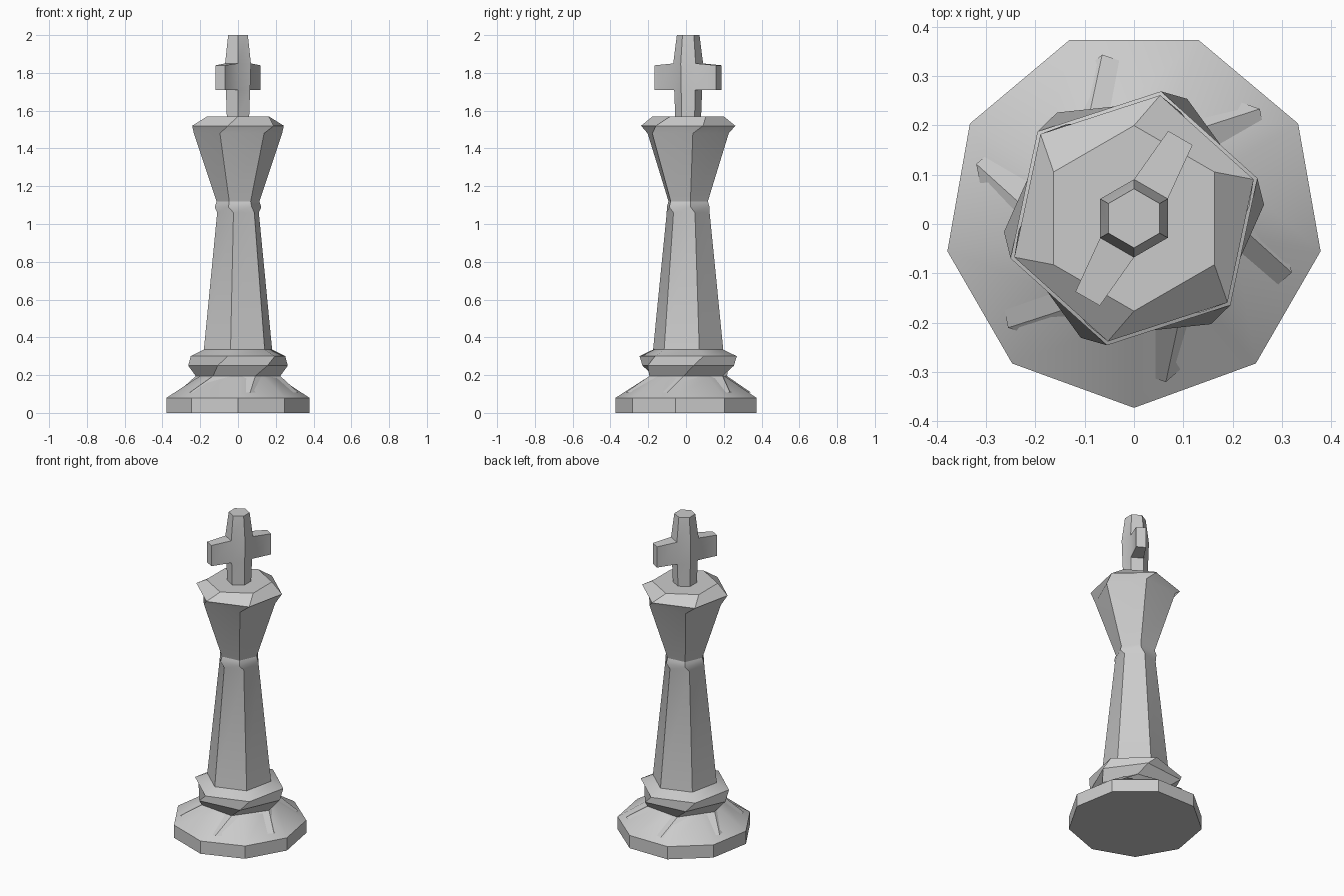
import bpy, bmesh
from math import radians, sin, cos
from mathutils import Vector

AXIS_Y = 0.0115

if "Cube" in bpy.data.objects:
    bpy.data.objects.remove(bpy.data.objects["Cube"], do_unlink=True)

grey = bpy.data.materials.new("plain_grey")
grey.use_nodes = True
colour = (0.6, 0.6, 0.6, 1)
grey.diffuse_color = colour
grey.node_tree.nodes["Principled BSDF"].inputs["Base Color"].default_value = colour


def loft(sides, rings):
    """Skin a stack of regular polygons given as (height, radius, turn)."""
    bm = bmesh.new()
    stack = []
    for z, r, turn in rings:
        angles = [radians(turn + 360 * i / sides) for i in range(sides)]
        stack.append([bm.verts.new((r * cos(a), r * sin(a), z)) for a in angles])
    for low, high in zip(stack, stack[1:]):
        for i in range(sides):
            j = (i + 1) % sides
            bm.faces.new((low[i], low[j], high[j], high[i]))
    bm.faces.new(stack[0][::-1])
    bm.faces.new(stack[-1])
    bm.normal_update()
    return bm


def finish(name, bm):
    bmesh.ops.recalc_face_normals(bm, faces=bm.faces)
    mesh = bpy.data.meshes.new(name)
    bm.to_mesh(mesh)
    bm.free()
    mesh.materials.append(grey)
    obj = bpy.data.objects.new(name, mesh)
    obj.location.y = AXIS_Y
    bpy.context.collection.objects.link(obj)
    bpy.ops.object.select_all(action="DESELECT")
    obj.select_set(True)
    bpy.context.view_layer.objects.active = obj
    bpy.ops.object.shade_smooth_by_angle(angle=radians(30))
    return obj


# Nine-sided foot with a sloping top
finish("foot", loft(9, [(0, 0.384, -90), (0.08, 0.384, -90), (0.195, 0.205, -90)]))

# Six-sided body: twisted ridges, collar, stem, neck and flared crown
finish("body", loft(6, [
    (0.108, 0.338, -19), (0.195, 0.225, -6),
    (0.25, 0.265, 6), (0.3, 0.263, 18), (0.335, 0.19, 18),
    (1.06, 0.116, 18), (1.09, 0.124, 6), (1.12, 0.114, 6),
    (1.48, 0.235, 6), (1.52, 0.255, 18), (1.57, 0.188, 30),
]))

# Finial: tapered six-sided post with two arms pulled from opposite faces
post = loft(6, [(1.56, 0.068, 30), (1.71, 0.074, 30), (1.85, 0.079, 30), (2.0, 0.06, 30)])
for side in (1, -1):
    out = Vector((cos(radians(60)), sin(radians(60)), 0)) * side
    face = max(post.faces, key=lambda f: f.normal.dot(out)
               - abs(f.calc_center_median().z - 1.78))
    arm = bmesh.ops.extrude_discrete_faces(post, faces=[face])["faces"][0]
    across = Vector((-out.y, out.x, 0))
    for v in arm.verts:
        width = 0.0285 if v.co.dot(across) > 0 else -0.0285
        height = 1.84 if v.co.z > 1.78 else 1.71
        v.co = out * 0.188 + across * width + Vector((0, 0, height))
    post.normal_update()
finish("cross_finial", post)
